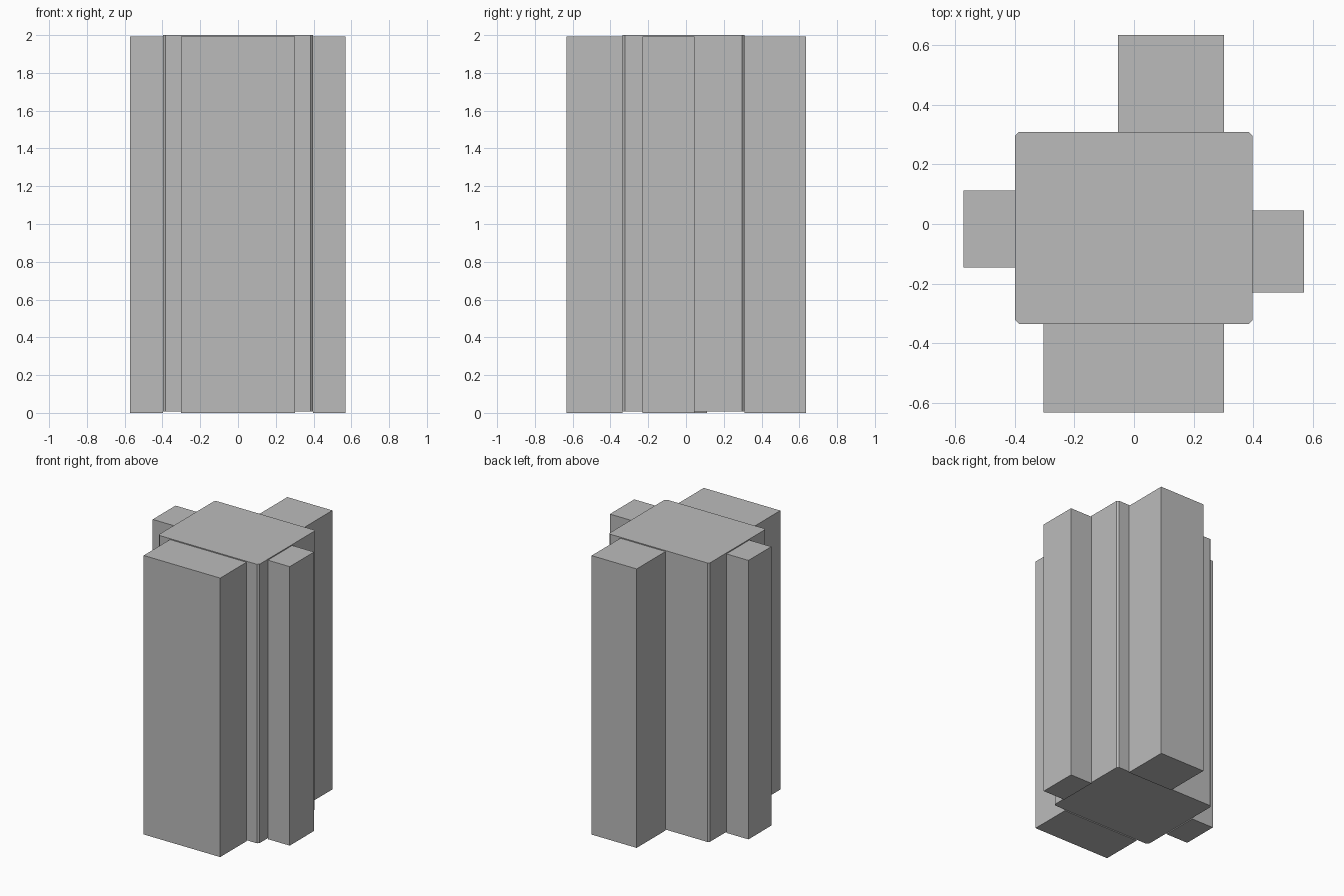
import bpy
import bmesh

cube = bpy.data.objects.get("Cube")
if cube:
    bpy.data.objects.remove(cube, do_unlink=True)

grey = bpy.data.materials.new("plain grey")
grey.use_nodes = True
colour = (0.5, 0.5, 0.5, 1)
grey.diffuse_color = colour
grey.node_tree.nodes["Principled BSDF"].inputs["Base Color"].default_value = colour


def prism(name, x, y, z, corner=0.0):
    """Upright block between the given limits, with optional cut vertical corners."""
    bm = bmesh.new()
    bmesh.ops.create_cube(bm, size=1)
    for v in bm.verts:
        v.co = [lim[1] if c > 0 else lim[0] for c, lim in zip(v.co, (x, y, z))]
    if corner:
        upright = [e for e in bm.edges
                   if abs(e.verts[0].co.z - e.verts[1].co.z) > 1]
        bmesh.ops.bevel(bm, geom=upright, offset=corner, segments=1, affect='EDGES')
    mesh = bpy.data.meshes.new(name)
    bm.to_mesh(mesh)
    bm.free()
    mesh.materials.append(grey)
    obj = bpy.data.objects.new(name, mesh)
    bpy.context.collection.objects.link(obj)
    return obj


# Central tower, raised slightly above the side blocks
left, right, front, back = 0.397, -0.398, -0.335, 0.309
step = 0.007
prism("central_tower", (right, left), (front, back), (step, 2), corner=0.013)

# Side blocks standing against each wall
height = (0, 2 - step)
prism("front_block", (-0.303, 0.302), (-0.632, front), height)
prism("back_block", (-0.054, 0.302), (back, 0.634), height)
prism("right_block", (-0.572, right), (-0.146, 0.112), height)
prism("left_block", (left, 0.57), (-0.23, 0.045), height)
